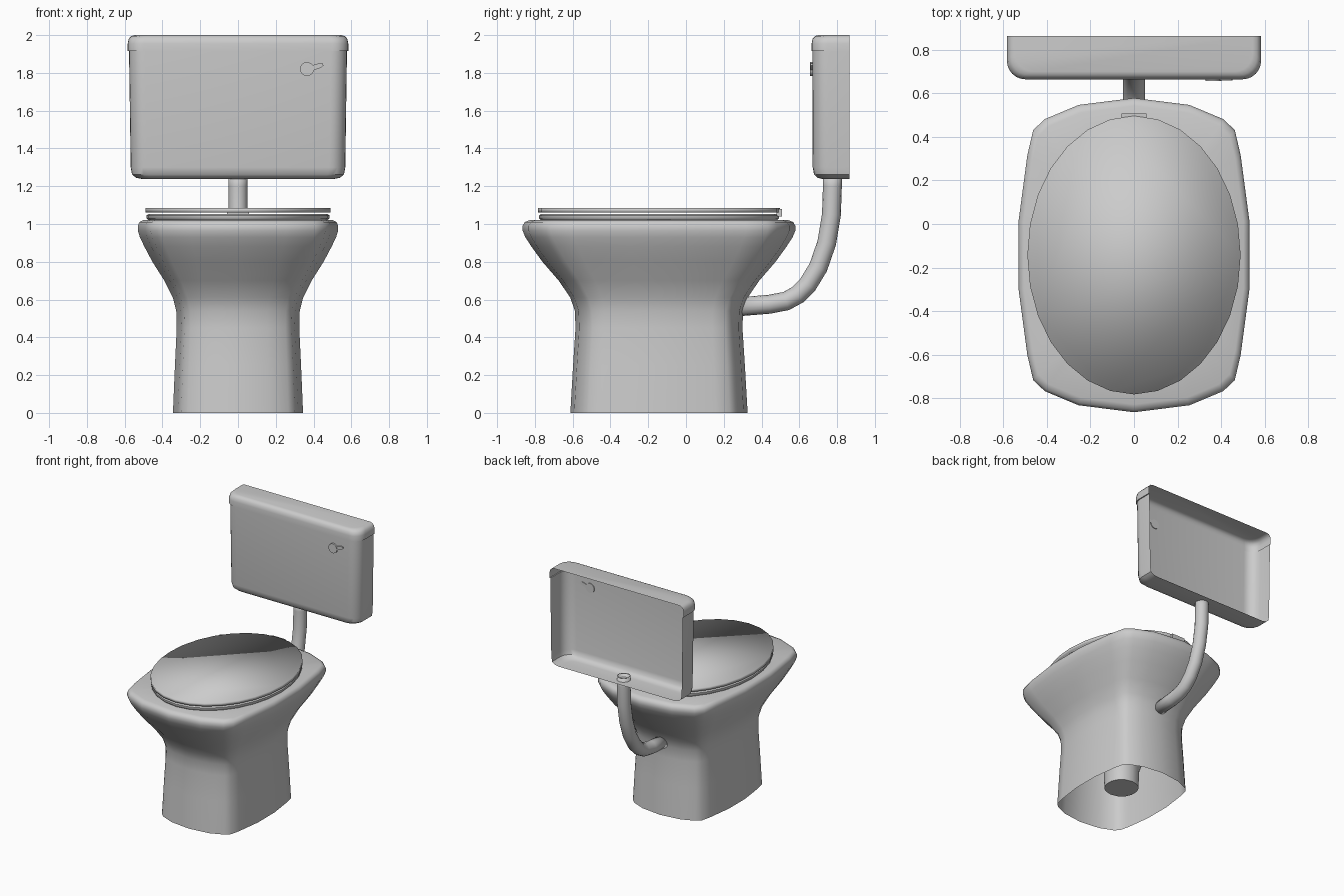
import bpy, bmesh, math
from mathutils import Vector

if "Cube" in bpy.data.objects:
    bpy.data.objects.remove(bpy.data.objects["Cube"])


def loft(name, rings, closed=True, cap_first=False, cap_last=False, angle=40):
    """Skin a list of equal-length point rings; angle=None shades everything smooth."""
    bm = bmesh.new()
    rows = [[bm.verts.new(p) for p in ring] for ring in rings]
    n = len(rows[0])
    for a, b in zip(rows, rows[1:]):
        for i in range(n if closed else n - 1):
            j = (i + 1) % n
            bm.faces.new((a[i], a[j], b[j], b[i]))
    if cap_first:
        bm.faces.new(rows[0][::-1])
    if cap_last:
        bm.faces.new(rows[-1])
    bmesh.ops.remove_doubles(bm, verts=bm.verts, dist=1e-5)
    me = bpy.data.meshes.new(name)
    bm.to_mesh(me)
    bm.free()
    ob = bpy.data.objects.new(name, me)
    bpy.context.collection.objects.link(ob)
    if angle is None:
        for p in me.polygons:
            p.use_smooth = True
    else:
        bpy.ops.object.select_all(action='DESELECT')
        ob.select_set(True)
        bpy.context.view_layer.objects.active = ob
        bpy.ops.object.shade_smooth_by_angle(angle=math.radians(angle))
    return ob


CY = -0.143  # centre of the bowl in y


def ellipse(rx, ry, z, n=28, cy=CY):
    return [(rx * math.sin(2 * math.pi * i / n), cy - ry * math.cos(2 * math.pi * i / n), z)
            for i in range(n)]


# Pedestal and bowl: bulging rounded-rectangle outline, mirrored from one quadrant
quad = [(0.53, 0.16), (0.49, 0.46), (0.463, 0.575), (0.41, 0.625), (0.255, 0.69)]
outline = (quad + [(0, 0.722)] + [(-x, y) for x, y in reversed(quad)]
           + [(-x, -y) for x, y in quad] + [(0, -0.722)] + [(x, -y) for x, y in reversed(quad)])
profile = [(0, .65), (.25, .63), (.45, .612), (.54, .617), (.61, .65), (.70, .735), (.80, .855),
           (.88, .935), (.93, .98), (.965, 1), (.99, 1), (1.01, .985), (1.02, .95)]
rings = [[(x * s, CY + y * s, z) for x, y in outline] for z, s in profile]
# Basin inside the bowl, running down to a closed drain
for z, rx, ry in [(1.02, .37, .50), (.97, .37, .50), (.80, .33, .42), (.55, .24, .29),
                  (.32, .16, .17), (.22, .13, .13), (.08, .125, .125)]:
    ring = []
    for x, y in outline:
        a = math.atan2(y / 0.72, x / 0.53)
        ring.append((rx * math.cos(a), CY + ry * math.sin(a), z))
    rings.append(ring)
loft("bowl", rings, cap_last=True, angle=60)

# Seat ring
seat = [(.475, .625, 1.02), (.485, .635, 1.03), (.485, .635, 1.045), (.475, .625, 1.053),
        (.34, .46, 1.053), (.34, .46, 1.02), (.475, .625, 1.02)]
loft("seat", [ellipse(*r) for r in seat], angle=50)

# Lid: flat disc with soft shading over its edge
loft("lid", [ellipse(.49, .64, 1.06), ellipse(.49, .64, 1.085)],
     cap_first=True, cap_last=True, angle=None)

# Hinge block behind the lid
bpy.ops.mesh.primitive_cube_add(size=1, location=(0, .493, 1.06))
hinge = bpy.context.object
hinge.name = "hinge"
hinge.scale = (.115, .03, .04)


# Cistern: U-shaped plan, open at the back, with a slightly wider cap
def tank_ring(hw, front, z, r=0.085, back=0.865):
    pts = [(-hw, back, z)]
    for i in range(7):
        a = math.pi + i * math.pi / 12
        pts.append((-hw + r + r * math.cos(a), front + r + r * math.sin(a), z))
    return pts + [(-x, y, z) for x, y, _ in reversed(pts)]


tank = [(.505, .725, 1.238), (.54, .695, 1.245), (.561, .678, 1.262), (.568, .671, 1.30),
        (.577, .669, 1.915)]
loft("cistern", [tank_ring(*r) for r in tank], closed=False, cap_first=True, angle=40)
cap = [(.577, .669, 1.915), (.584, .665, 1.916), (.584, .665, 1.955), (.579, .670, 1.98),
       (.565, .684, 1.995), (.545, .70, 2.0)]
loft("cistern_cap", [tank_ring(*r) for r in cap], closed=False, cap_last=True, angle=50)

# Flush pipe swept from the cistern floor into the back of the bowl
path = [Vector((0, y, z)) for y, z in
        [(.775, 1.265), (.775, 1.2), (.77, 1.05), (.745, .90), (.70, .77), (.645, .68),
         (.59, .625), (.53, .592), (.44, .575), (.28, .562)]]
rings = []
for i, p in enumerate(path):
    t = (path[min(i + 1, len(path) - 1)] - path[max(i - 1, 0)]).normalized()
    x = Vector((1, 0, 0))
    n = t.cross(x)
    rings.append([p + .05 * (math.cos(a) * x + math.sin(a) * n)
                  for a in (k * math.pi / 8 for k in range(16))])
pipe = loft("flush_pipe", rings, angle=50)
wall = pipe.modifiers.new("wall", 'SOLIDIFY')
wall.thickness = 0.01

# Flush lever: round knob with a small arm
knob = [(.365 + .037 * math.cos(k * math.pi / 10), 1.82 + .037 * math.sin(k * math.pi / 10))
        for k in range(20)]
arm = [(.39, 1.81), (.44, 1.828), (.452, 1.838), (.45, 1.85), (.438, 1.853), (.385, 1.838)]
for name, pts, front in (("lever_knob", knob, .656), ("lever_arm", arm, .66)):
    loft(name, [[(x, y, z) for x, z in pts] for y in (.675, front)],
         cap_first=True, cap_last=True)
